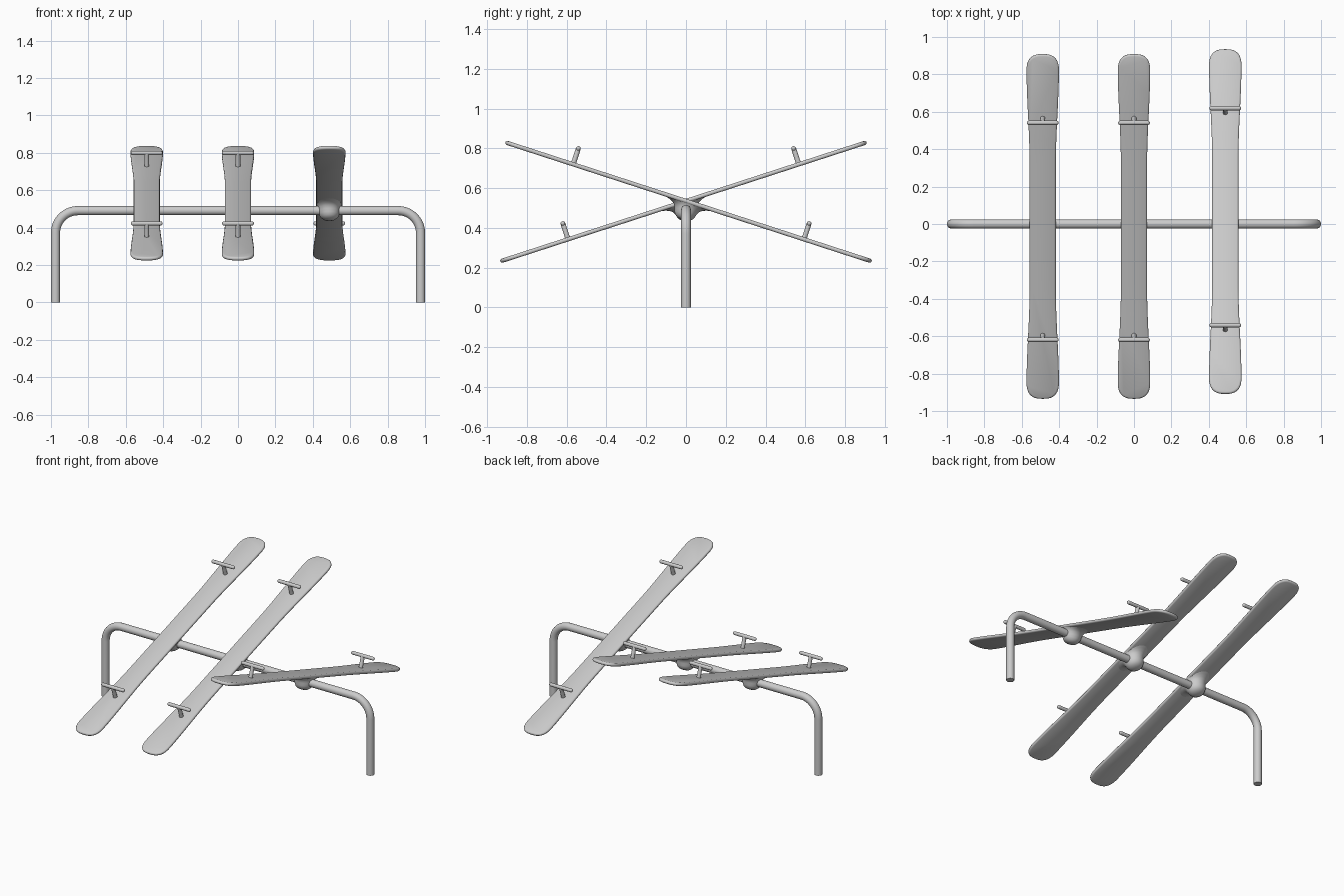
import bpy, bmesh
from math import sin, cos, pi, radians, copysign
from mathutils import Matrix

if "Cube" in bpy.data.objects:
    bpy.data.objects.remove(bpy.data.objects["Cube"])

PIVOT_Z = 0.491
TILT = radians(18)


def skin(name, loops, matrix=Matrix()):
    """Bridge equal-length closed loops, cap both ends, shade smooth."""
    bm = bmesh.new()
    rings = [[bm.verts.new(matrix @ Matrix.Translation(p).to_translation()) for p in lp] for lp in loops]
    for a, b in zip(rings, rings[1:]):
        for i in range(len(a)):
            j = (i + 1) % len(a)
            bm.faces.new((a[i], a[j], b[j], b[i]))
    bm.faces.new(rings[0][::-1])
    bm.faces.new(rings[-1])
    bmesh.ops.recalc_face_normals(bm, faces=bm.faces)
    mesh = bpy.data.meshes.new(name)
    bm.to_mesh(mesh)
    bm.free()
    ob = bpy.data.objects.new(name, mesh)
    bpy.context.collection.objects.link(ob)
    bpy.ops.object.select_all(action='DESELECT')
    ob.select_set(True)
    bpy.context.view_layer.objects.active = ob
    bpy.ops.object.shade_smooth_by_angle(angle=radians(50))
    return ob


def ellipse(rx, ry, z, n=32):
    return [(rx * cos(2 * pi * i / n), ry * sin(2 * pi * i / n), z) for i in range(n)]


def smooth(t):
    t = max(0.0, min(1.0, t))
    return t * t * (3 - 2 * t)


def board_outline(inset, z):
    """Waisted plank outline with rounded ends."""
    half_len, cap, p = 0.968, 0.10, 2 / 2.7
    right = []
    end = [(sin(k * pi / 24) ** p, max(0, cos(k * pi / 24)) ** p) for k in range(1, 12)]
    stations = [(i / 16 * (half_len - cap), 1.0) for i in range(17)]
    stations += [(half_len - cap + t * cap, w) for t, w in end]
    for s, w in stations:
        width = 0.070 + 0.017 * smooth((s - 0.35) / 0.55)
        right.append((width * w - inset * w, s * (1 - inset / half_len)))
    tip = (0.0, half_len - inset)
    quarter = right + [tip]
    pts = [(x, y, z) for x, y in quarter]
    pts += [(-x, y, z) for x, y in right[::-1]]
    pts += [(-x, -y, z) for x, y in right[1:]]
    pts += [(0.0, -tip[1], z)]
    pts += [(x, -y, z) for x, y in right[:0:-1]]
    return pts


# Bent pipe frame: swept circle along an arch with rounded corners
frame_x, bend, pipe_r = 0.976, 0.12, 0.0245
path = [(-frame_x, 0.0, pi / 2)]
for k in range(13):
    a = pi - k * pi / 24
    path.append((-frame_x + bend + bend * cos(a), PIVOT_Z - bend + bend * sin(a), a - pi / 2))
path += [(-x, z, -d) for x, z, d in path[::-1]]
skin("pipe_frame", [[(x - sin(d) * pipe_r * cos(t), pipe_r * sin(t), z + cos(d) * pipe_r * cos(t))
                     for t in (2 * pi * i / 24 for i in range(24))] for x, z, d in path])

# Three seesaw planks, the last one tipped the other way
for n, (x, tilt) in enumerate(((-0.488, TILT), (0.0, TILT), (0.488, -TILT)), 1):
    base = Matrix.Translation((x, 0, PIVOT_Z)) @ Matrix.Rotation(tilt, 4, 'X')

    # Plank with rounded edges
    skin(f"plank_{n}", [board_outline(i, 0.042 + z) for i, z in
                        ((0.009, -0.0105), (0.003, -0.008), (0, -0.003),
                         (0, 0.003), (0.003, 0.008), (0.009, 0.0105))], base)

    # Pivot hub flaring into the plank
    hub = [(0.012, 0.012, -0.053), (0.032, 0.032, -0.048), (0.046, 0.046, -0.037),
           (0.054, 0.054, -0.022), (0.057, 0.059, -0.005), (0.058, 0.067, 0.010),
           (0.060, 0.080, 0.020), (0.063, 0.100, 0.028), (0.066, 0.130, 0.034)]
    skin(f"pivot_hub_{n}", [ellipse(*h) for h in hub], base)

    # T-shaped handles near both ends
    for side, s in (("front", -0.61), ("back", 0.61)):
        at = base @ Matrix.Translation((0, s, 0))
        skin(f"handle_post_{side}_{n}",
             [ellipse(r, r, z, 16) for r, z in ((0.014, 0.045), (0.0125, 0.06), (0.0125, 0.124))], at)
        r, half = 0.0115, 0.085
        grip = [(r * sin(k * pi / 10), -half + r - r * cos(k * pi / 10)) for k in range(1, 6)]
        grip += [(q, -z) for q, z in grip[::-1]]
        skin(f"handle_grip_{side}_{n}", [ellipse(q, q, z, 16) for q, z in grip],
             at @ Matrix.Translation((0, 0, 0.126)) @ Matrix.Rotation(pi / 2, 4, 'Y'))
